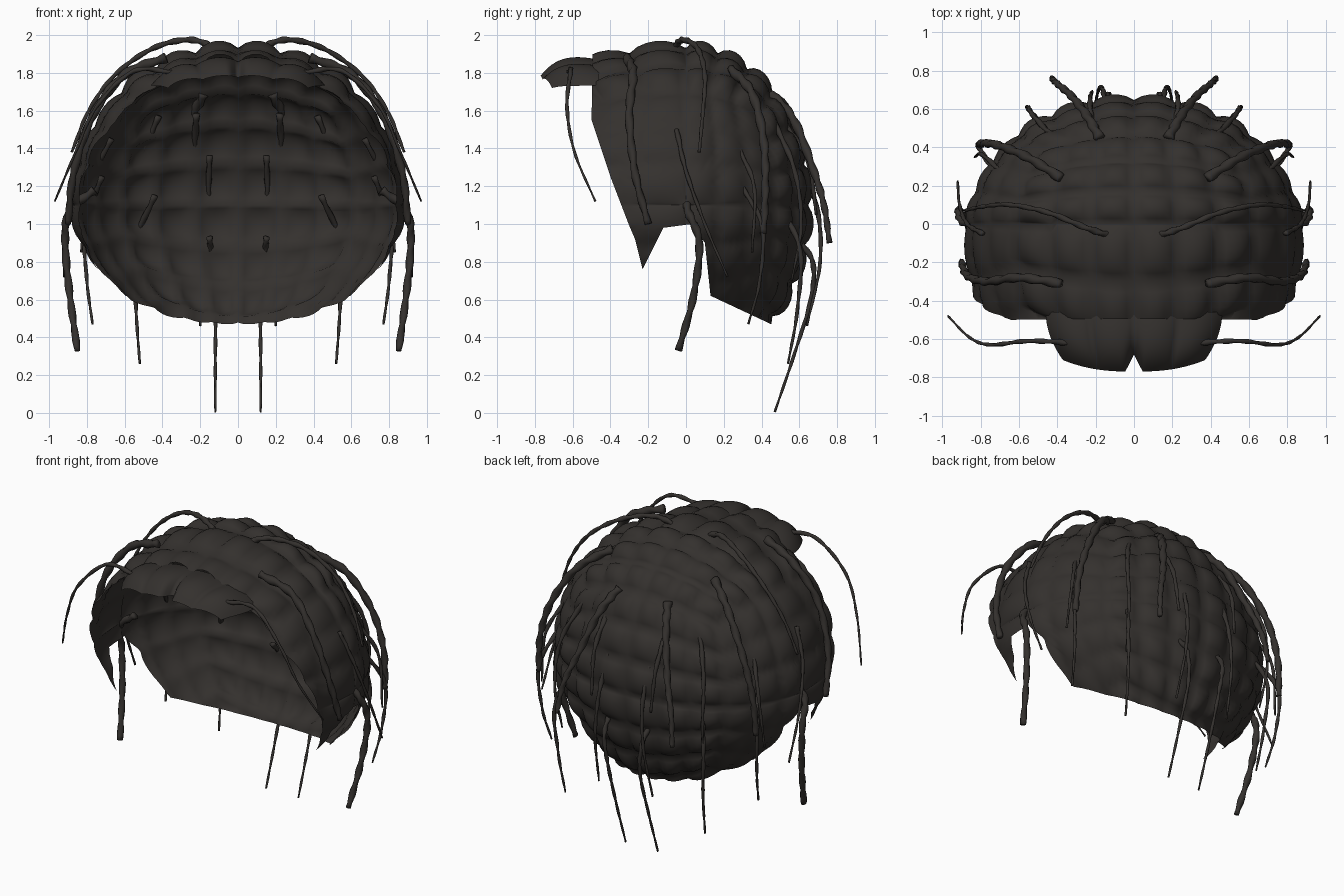
import bpy, bmesh, math
from mathutils import Vector

if "Cube" in bpy.data.objects:
    bpy.data.objects.remove(bpy.data.objects["Cube"])

mat = bpy.data.materials.new("dark_hair")
mat.diffuse_color = (0.034, 0.030, 0.027, 1)
mat.use_nodes = True
mat.node_tree.nodes["Principled BSDF"].inputs["Base Color"].default_value = mat.diffuse_color


def finish(bm, name):
    me = bpy.data.meshes.new(name)
    bm.to_mesh(me)
    bm.free()
    for p in me.polygons:
        p.use_smooth = True
    me.materials.append(mat)
    ob = bpy.data.objects.new(name, me)
    bpy.context.collection.objects.link(ob)
    return ob


def grid(bm, rows, close=False):
    vs = [[bm.verts.new(p) for p in r] for r in rows]
    n = len(vs)
    for i in range(n if close else n - 1):
        a, b = vs[i], vs[(i + 1) % n]
        for j in range(len(a) - 1):
            bm.faces.new((a[j], a[j + 1], b[j + 1], b[j]))


def puff(t):
    return abs(math.sin(t)) ** 0.7


# Quilted shell: ellipsoid with square padding cells laid out like a cube sphere
def shell_point(phi, th):
    c = math.cos(th)
    d = (math.sin(th), c * math.cos(phi), c * math.sin(phi))
    m = max(range(3), key=lambda i: abs(d[i]))
    a, b = [math.atan2(d[i], abs(d[m])) for i in range(3) if i != m]
    amp = 0.03 if m == 0 else 0.062
    k = 1 + 0.022 + amp * (puff(12 * a) * puff(12 * b) - 0.3)
    ry = 0.645 if d[1] > 0 else 1.15
    z = 0.83 * d[2] * k
    x = 0.86 * d[0] * k
    if z < 0:
        x *= 1 - 0.6 * z * z          # narrower towards the nape
    if d[1] > 0:
        x *= 1 - 0.12 * d[1] * (1 - d[1])
    return Vector((x, ry * d[1] * k, 1.1 + z))


bm = bmesh.new()
NP, NT = 144, 72
grid(bm, [[shell_point(2 * math.pi * i / NP, math.pi * (j / NT - 0.5) * 0.9999)
           for j in range(NT + 1)] for i in range(NP)], close=True)
bmesh.ops.remove_doubles(bm, verts=bm.verts, dist=0.0005)

# Hairline seen from the side (y, z), used to trim the shell
hairline = [(-.49, 2.2), (-.5, 1.55), (-.4, 1.25), (-.3, .99), (-.27, .92), (-.23, .76),
            (-.17, .88), (-.12, .98), (.03, 1.0), (.1, .9), (.13, .62), (.45, .47),
            (.7, .42), (1, .42), (1, 2.2)]


def inside(y, z):
    hit = False
    for (y0, z0), (y1, z1) in zip(hairline, hairline[1:] + hairline[:1]):
        if (z0 > z) != (z1 > z) and y < y0 + (z - z0) * (y1 - y0) / (z1 - z0):
            hit = not hit
    return hit


for (y0, z0), (y1, z1) in list(zip(hairline, hairline[1:]))[:12]:
    bmesh.ops.bisect_plane(bm, geom=bm.verts[:] + bm.edges[:] + bm.faces[:], dist=1e-5,
                           plane_co=(0, y0, z0), plane_no=(0, z1 - z0, y0 - y1))
cut = []
for f in bm.faces:
    m = f.calc_center_median()
    if not inside(m.y, m.z):
        cut.append(f)
bmesh.ops.delete(bm, geom=cut, context='FACES')
bmesh.ops.recalc_face_normals(bm, faces=bm.faces)
finish(bm, "hair_shell")

# Fringe jutting forward over the forehead, notched in the middle
bm = bmesh.new()
rows = []
for i in range(17):
    v = i / 16
    row = []
    for j in range(49):
        u = j / 24 - 1
        x = u * (0.46 - 0.09 * v ** 2)
        lobe = puff(u * math.pi * 2)
        front = -0.77 + 0.09 * max(0, 1 - abs(u) / 0.12) + 0.06 * abs(u) ** 2.5
        y = -0.46 + (front + 0.46) * v
        z = (1.86 - 0.4 * x * x - 0.085 * v ** 4 * (1 - 0.7 * u ** 4)
             - (0.04 + 0.02 * v) * u ** 6 + 0.03 * lobe * puff(math.pi * (0.1 + 0.8 * v)))
        row.append((x, y, z))
    rows.append(row)
grid(bm, rows)
finish(bm, "fringe")


# Loose twisted locks, mirrored left and right
def spline(pts, n=11):
    P = [Vector(p) for p in pts]
    P = [2 * P[0] - P[1]] + P + [2 * P[-1] - P[-2]]
    out = []
    for i in range(1, len(P) - 2):
        a, b, c, d = P[i - 1:i + 3]
        for k in range(n):
            t = k / n
            out.append(0.5 * (2 * b + (c - a) * t + (2 * a - 5 * b + 4 * c - d) * t * t
                              + (3 * b - a - 3 * c + d) * t ** 3))
    return out + [P[-2]]


def lock(name, r, tip, pts):
    path = spline(pts)
    n = len(path)
    for side, s in (("right", 1), ("left", -1)):
        bm = bmesh.new()
        rings = []
        for i, p in enumerate(path):
            d = (path[min(i + 1, n - 1)] - path[max(i - 1, 0)]).normalized()
            e = d.cross(Vector((0.3, 1, 0.1))).normalized()
            g = d.cross(e)
            w = r + (tip - r) * i / (n - 1)
            ring = []
            for k in range(8):
                a = 2 * math.pi * k / 8
                q = w * (1 + 0.2 * math.cos(2 * a - i * 1.2))
                v = p + (e * math.cos(a) + g * math.sin(a)) * q
                ring.append(bm.verts.new((v.x * s, v.y, v.z)))
            rings.append(ring)
        for a, b in zip(rings, rings[1:]):
            for k in range(8):
                bm.faces.new((a[k], a[(k + 1) % 8], b[(k + 1) % 8], b[k]))
        bm.faces.new(rings[0])
        bm.faces.new(rings[-1])
        bmesh.ops.recalc_face_normals(bm, faces=bm.faces)
        finish(bm, f"{name}_{side}")


lock("crown_lock", .018, .008, [(.1, -.07, 1.92), (.25, -.02, 1.975), (.45, .06, 1.93),
                                (.65, .1, 1.79), (.79, .09, 1.6), (.88, .07, 1.38)])
lock("fringe_lock", .014, .005, [(.33, -.62, 1.8), (.55, -.61, 1.81), (.75, -.63, 1.62),
                                 (.86, -.59, 1.38), (.97, -.48, 1.12)])
lock("temple_lock", .025, .018, [(.38, -.31, 1.88), (.6, -.28, 1.79), (.77, -.3, 1.57),
                                 (.87, -.27, 1.27), (.9, -.2, 1.0)])
lock("ear_lock", .022, .018, [(.76, -.01, 1.18), (.89, .01, 1.07), (.915, .07, .9),
                              (.89, .04, .62), (.85, -.04, .33)])
lock("side_lock", .013, .006, [(.79, -.05, 1.5), (.87, 0, 1.28), (.91, .1, 1.0), (.92, .22, .72)])
lock("back_lock", .026, .014, [(.18, .45, 1.69), (.25, .57, 1.55), (.33, .67, 1.3),
                               (.4, .73, 1.1), (.43, .76, .9)])
lock("rear_side_lock", .025, .018, [(.38, .24, 1.82), (.56, .35, 1.69), (.71, .41, 1.45),
                                    (.79, .42, 1.2), (.81, .41, .95)])
lock("nape_lock", .016, .006, [(.15, .58, .93), (.14, .67, .8), (.12, .66, .6),
                               (.12, .57, .3), (.12, .47, .005)])
lock("low_back_lock", .016, .006, [(.44, .46, 1.15), (.55, .6, .88), (.54, .59, .55), (.52, .54, .26)])
lock("low_side_lock", .015, .006, [(.72, .26, 1.25), (.81, .4, 1.0), (.8, .39, .7), (.77, .33, .47)])
lock("mid_back_lock", .016, .006, [(.15, .58, 1.36), (.16, .69, 1.1), (.18, .71, .8), (.2, .64, .46)])
lock("upper_back_lock", .016, .006, [(.42, .45, 1.57), (.53, .57, 1.3), (.55, .61, 1.0), (.53, .56, .7)])
lock("upper_side_lock", .015, .006, [(.67, .25, 1.45), (.79, .36, 1.2), (.83, .35, .85)])
lock("high_back_lock", .018, .008, [(.22, .48, 1.58), (.23, .64, 1.35), (.22, .69, 1.05)])
